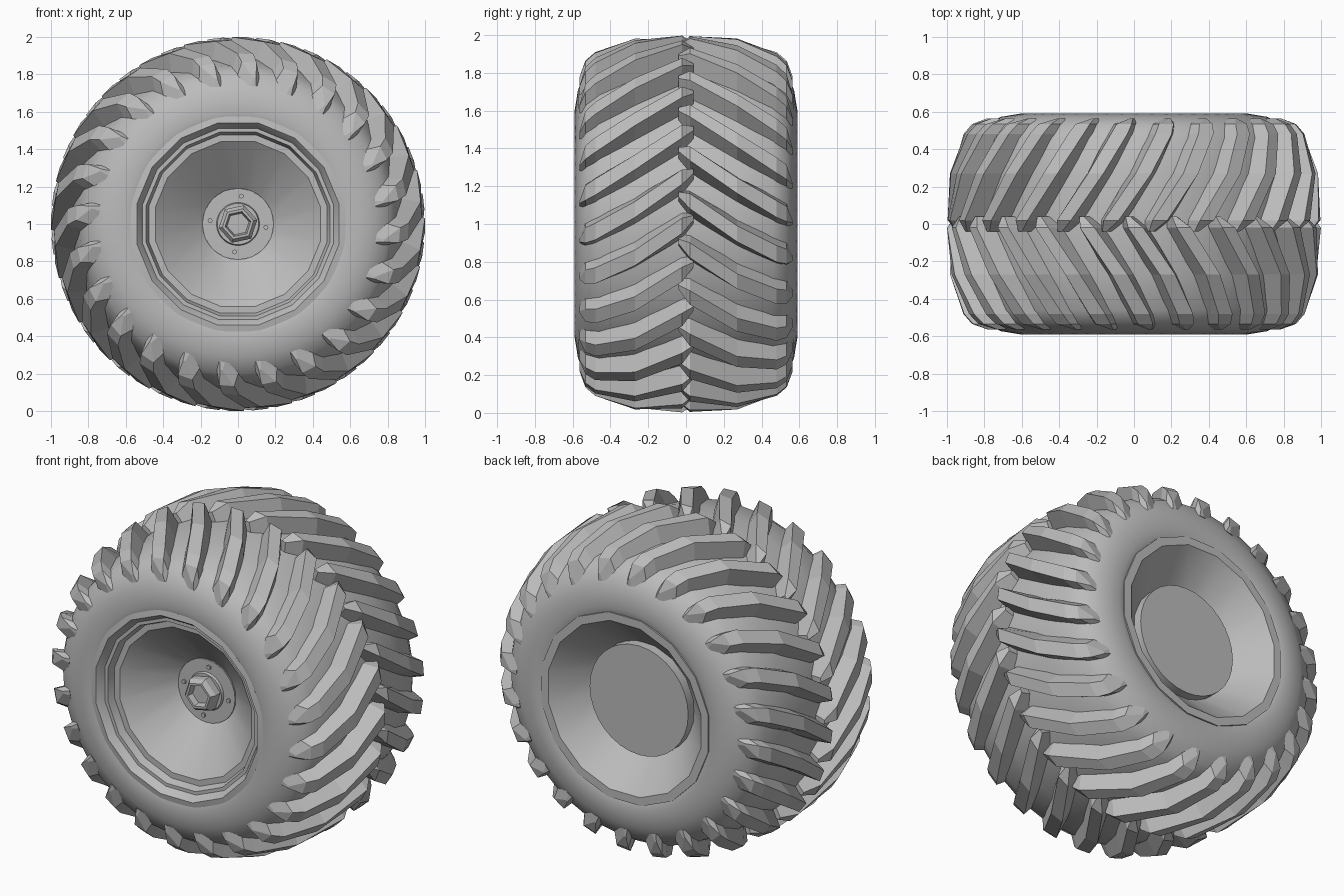
import bpy, bmesh, math
from math import sin, cos, pi, radians

cube = bpy.data.objects.get("Cube")
if cube:
    bpy.data.objects.remove(cube, do_unlink=True)

grey = bpy.data.materials.new("plain_grey")
grey.use_nodes = True
GREY = (0.5, 0.5, 0.5, 1)
grey.diffuse_color = GREY
grey.node_tree.nodes["Principled BSDF"].inputs["Base Color"].default_value = GREY

LUGS = 24


def polar(r, a, y):
    return (r * cos(a), y, 1 + r * sin(a))


def finish(name, bm, smooth=None):
    bmesh.ops.recalc_face_normals(bm, faces=bm.faces)
    mesh = bpy.data.meshes.new(name)
    bm.to_mesh(mesh)
    bm.free()
    obj = bpy.data.objects.new(name, mesh)
    bpy.context.collection.objects.link(obj)
    mesh.materials.append(grey)
    if smooth:
        bpy.ops.object.select_all(action='DESELECT')
        obj.select_set(True)
        bpy.context.view_layer.objects.active = obj
        bpy.ops.object.shade_smooth_by_angle(angle=radians(smooth))
    return obj


def lathe(name, profile, sides, smooth=None, turn=0.0, closed=False):
    """Revolve (y, radius) points about the axle, capping open ends."""
    bm = bmesh.new()
    rings = [[bm.verts.new(polar(r, 2 * pi * (i + turn) / sides, y)) for i in range(sides)]
             for y, r in profile]
    pairs = list(zip(rings, rings[1:]))
    if closed:
        pairs.append((rings[-1], rings[0]))
    else:
        bm.faces.new(rings[0])
        bm.faces.new(rings[-1])
    for a, b in pairs:
        for i in range(sides):
            j = (i + 1) % sides
            bm.faces.new((a[i], a[j], b[j], b[i]))
    return finish(name, bm, smooth)


# Tyre carcass: rounded tread and sidewalls, open in the middle
half = [(0.27, 0.885), (0.46, 0.845), (0.53, 0.80), (0.572, 0.71), (0.59, 0.60), (0.575, 0.555), (0.5, 0.535)]
lathe("tyre", [(-y, r) for y, r in reversed(half)] + [(0, 0.90)] + half, 48, 40, closed=True)

# Tread lugs: (y, top radius, base radius, sweep in degrees, top half width, base half width)
stations = [(-0.04, 0.955, 0.87, 2, 0.012, 0.035),
            (0.02, 0.998, 0.87, -0.5, 0.04, 0.072),
            (0.27, 0.982, 0.85, -10.5, 0.042, 0.075),
            (0.48, 0.91, 0.79, -17.5, 0.044, 0.075),
            (0.533, 0.865, 0.76, -19, 0.04, 0.066),
            (0.563, 0.785, 0.74, -21.5, 0.006, 0.014)]


def tread(name, side, shift):
    bm = bmesh.new()
    for k in range(LUGS):
        start = 2 * pi * (k + shift) / LUGS
        loops = []
        for y, top, base, sweep, wt, wb in stations:
            a = start + radians(sweep)
            corners = [(base, -wb), (top, -wt), (top, wt), (base, wb)]
            loops.append([bm.verts.new(polar(r, a + w / r, side * y)) for r, w in corners])
        for p, q in zip(loops, loops[1:]):
            for i in range(4):
                j = (i + 1) % 4
                bm.faces.new((p[i], p[j], q[j], q[i]))
        bm.faces.new(loops[0])
        bm.faces.new(loops[-1])
    return finish(name, bm)


tread("front_tread", -1, 0.0)
tread("back_tread", 1, 0.5)

# Rim: stepped front lip, deep front dish and shallower back dish
rim = [(-0.29, 0.19), (-0.50, 0.45), (-0.50, 0.485), (-0.545, 0.50), (-0.545, 0.52),
       (-0.57, 0.535), (-0.588, 0.55), (-0.582, 0.585), (-0.4, 0.57), (0.4, 0.57),
       (0.586, 0.57), (0.586, 0.52), (0.39, 0.33)]
lathe("rim", rim, 16, 30, turn=0.5)
lathe("back_plate", [(0.36, 0.33), (0.45, 0.33)], 32, 30)

# Hub plate, nut with a recessed centre, and four bolts
lathe("hub_plate", [(-0.26, 0.19), (-0.30, 0.19), (-0.30, 0.115), (-0.315, 0.11)], 32, 30)
lathe("hub_nut", [(-0.28, 0.105), (-0.36, 0.105), (-0.385, 0.085), (-0.385, 0.07), (-0.35, 0.06)], 6, turn=0.2)
for k in range(4):
    a = radians(83 + 90 * k)
    bm = bmesh.new()
    ends = [[bm.verts.new((0.15 * cos(a) + 0.013 * cos(t * pi / 4), y,
                           1 + 0.15 * sin(a) + 0.013 * sin(t * pi / 4))) for t in range(8)]
            for y in (-0.285, -0.31)]
    for i in range(8):
        j = (i + 1) % 8
        bm.faces.new((ends[0][i], ends[0][j], ends[1][j], ends[1][i]))
    bm.faces.new(ends[0])
    bm.faces.new(ends[1])
    finish("hub_bolt", bm)
